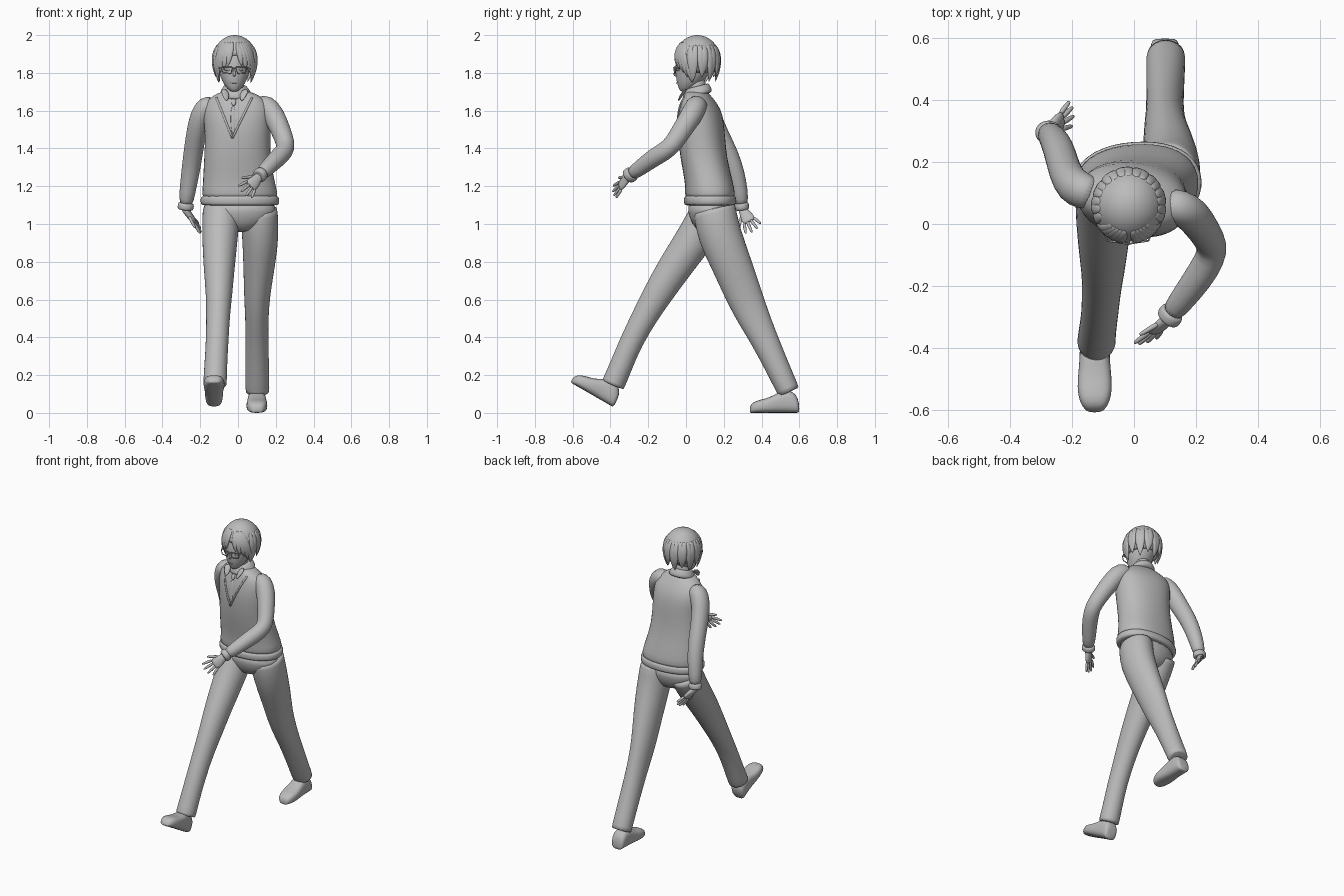
import bpy, bmesh, math
from mathutils import Vector, Matrix

cube = bpy.data.objects.get("Cube")
if cube:
    bpy.data.objects.remove(cube, do_unlink=True)

grey = bpy.data.materials.new("plain grey")
grey.use_nodes = True
COLOUR = (0.5, 0.5, 0.5, 1)
grey.diffuse_color = COLOUR
grey.node_tree.nodes["Principled BSDF"].inputs["Base Color"].default_value = COLOUR


def finish(name, bm, levels=1):
    bmesh.ops.recalc_face_normals(bm, faces=bm.faces)
    mesh = bpy.data.meshes.new(name)
    bm.to_mesh(mesh)
    bm.free()
    mesh.materials.append(grey)
    mesh.shade_smooth()
    ob = bpy.data.objects.new(name, mesh)
    bpy.context.collection.objects.link(ob)
    if levels:
        ob.modifiers.new("smooth", 'SUBSURF').levels = levels
        ob.modifiers["smooth"].render_levels = levels
    return ob


def loft(name, rings, side=(1, 0, 0), axis=None, n=20, levels=1, power=1.0, crisp=False):
    """Skin rings of (x, y, z, half width, half depth[, yaw in degrees])."""
    if crisp:
        rings = [rings[0]] + list(rings) + [rings[-1]]
    pts = [Vector(r[:3]) for r in rings]
    bm, loops = bmesh.new(), []
    for i, r in enumerate(rings):
        lo, hi = max(i - 1, 0), min(i + 1, len(pts) - 1)
        if crisp:
            lo, hi = max(i - 2, 0), min(i + 2, len(pts) - 1)
        t = Vector(axis) if axis else (pts[hi] - pts[lo]).normalized()
        s = Vector(side)
        if len(r) > 5:
            s = Matrix.Rotation(math.radians(r[5]), 3, 'Z') @ s
        s = (s - t * s.dot(t)).normalized()
        d = t.cross(s)
        inset = 0.985 if crisp and i in (0, len(rings) - 1) else 1
        loop = []
        for k in range(n):
            a = math.tau * k / n
            c, e = math.cos(a), math.sin(a)
            c = math.copysign(abs(c) ** power, c) * r[3] * inset
            e = math.copysign(abs(e) ** power, e) * r[4] * inset
            loop.append(bm.verts.new(pts[i] + s * c + d * e))
        loops.append(loop)
    for a, b in zip(loops, loops[1:]):
        for k in range(n):
            bm.faces.new((a[k], a[k - 1], b[k - 1], b[k]))
    bm.faces.new(loops[0])
    bm.faces.new(loops[-1])
    return finish(name, bm, levels)


UP = (0, 0, 1)

# Sweater with a slight twist between hips and shoulders
sweater = loft("sweater", [
    (.01, .128, 1.12, .203, .132, 4), (.01, .127, 1.16, .203, .134, 4),
    (.005, .123, 1.22, .193, .128, 2), (-.005, .092, 1.35, .176, .125, -2),
    (0, .08, 1.48, .176, .126, -7), (-.005, .077, 1.58, .185, .117, -10),
    (-.005, .07, 1.64, .175, .09, -11), (-.01, .06, 1.68, .125, .067, -11),
    (-.01, .055, 1.705, .075, .055, -10)], axis=UP, power=.88)
loft("sweater_hem", [
    (.01, .128, 1.098, .19, .125, 4), (.01, .128, 1.1, .208, .137, 4),
    (.01, .128, 1.12, .213, .141, 4), (.01, .127, 1.147, .21, .138, 4),
    (.01, .127, 1.152, .19, .125, 4)], axis=UP, power=.9)

# Trousers
loft("trouser_seat", [
    (.01, .13, 1.13, .19, .125), (.01, .13, 1.06, .197, .122),
    (.01, .13, 1.0, .16, .1), (.01, .13, .955, .06, .06)], axis=UP)
loft("right_trouser_leg", [
    (-.088, .14, 1.08, .1, .11), (-.095, .06, .94, .097, .102),
    (-.1, -.055, .78, .084, .092), (-.1, -.155, .62, .07, .079),
    (-.105, -.208, .53, .064, .07), (-.11, -.29, .38, .06, .061),
    (-.118, -.343, .25, .061, .061), (-.122, -.387, .148, .063, .063)], crisp=True)
loft("left_trouser_leg", [
    (.11, .15, 1.08, .1, .115), (.12, .172, .95, .1, .118),
    (.113, .245, .78, .085, .107), (.1, .307, .62, .069, .098),
    (.1, .36, .5, .062, .086), (.1, .41, .4, .061, .074),
    (.102, .48, .25, .063, .065), (.103, .545, .11, .064, .06)], crisp=True)


# Shoes, built heel to toe in local space
def shoe(name, location, pitch):
    heights = [(0, .04, .035), (-.012, .1, .046), (-.06, .125, .049), (-.11, .11, .05),
               (-.16, .08, .056), (-.21, .07, .056), (-.25, .055, .042), (-.263, .03, .022)]
    ob = loft(name, [(0, y, h / 2, w, h / 2) for y, h, w in heights],
              axis=(0, -1, 0), power=.72)
    ob.location = location
    ob.rotation_euler.x = math.radians(pitch)


shoe("right_shoe", (-.127, -.385, .03), -30)
shoe("left_shoe", (.1, .6, 0), 0)


# Sleeves and cuffs
def sleeve(name, rings, side):
    loft(name, rings, side=side)
    a, b = Vector(rings[-2][:3]), Vector(rings[-1][:3])
    t = (b - a).normalized()
    cuff = [(*(b + t * o), r, r * .9) for o, r in
            ((-.022, .034), (-.02, .042), (0, .044), (.014, .041), (.016, .03))]
    loft(name.replace("sleeve", "cuff"), cuff, side=side)


sleeve("right_sleeve", [
    (-.12, .095, 1.635, .045, .05), (-.165, .105, 1.625, .062, .06),
    (-.2, .125, 1.57, .058, .062), (-.222, .165, 1.48, .053, .058),
    (-.238, .225, 1.37, .052, .054), (-.252, .262, 1.27, .049, .05),
    (-.268, .285, 1.17, .043, .044), (-.277, .296, 1.09, .036, .036)], (1, 0, 0))
sleeve("left_sleeve", [
    (.09, .07, 1.635, .045, .05), (.15, .055, 1.63, .062, .058),
    (.19, .03, 1.575, .06, .06), (.225, -.02, 1.5, .053, .053),
    (.256, -.07, 1.42, .05, .051), (.247, -.112, 1.385, .05, .051),
    (.205, -.18, 1.345, .048, .048), (.155, -.245, 1.295, .042, .042),
    (.115, -.298, 1.258, .035, .035)], (1, 0, 1))


# Hands with fanned fingers
def hand(name, wrist, aim, thumb_side):
    w, t = Vector(wrist), Vector(aim).normalized()
    s = Vector(thumb_side)
    s = (s - t * s.dot(t)).normalized()
    loft(name + "_palm", [(*(w + t * o), a, b) for o, a, b in
         ((-.02, .024, .02), (.02, .026, .019), (.045, .036, .017), (.075, .037, .014),
          (.088, .03, .009))], side=s, n=12)

    def digit(label, base, way, length):
        loft(f"{name}_{label}", [(*(base + way * length * f), r, r) for f, r in
             ((0, .009), (.4, .0095), (.8, .008), (1, .005))], side=t.cross(s), n=8)

    for i, length in enumerate((.07, .08, .075, .06)):
        off = (1.5 - i) * .019
        digit(f"finger_{i + 1}", w + t * .075 + s * off, (t + s * off * 11).normalized(), length)
    digit("thumb", w + t * .03 + s * .022, (t + s * .75).normalized(), .075)


hand("right_hand", (-.278, .3, 1.075), (.09, .07, -.12), (0, -.85, -.4))
hand("left_hand", (.113, -.302, 1.252), (-.1, -.1, -.11), (-.6, -.1, .6))

# Neck, head and facial features
loft("neck", [(-.015, .06, 1.65, .052, .052), (-.018, .055, 1.72, .047, .049),
              (-.02, .055, 1.79, .05, .05)], axis=UP)
HX = -.02
loft("head", [(HX, -.01, 1.7, .016, .018), (HX, .002, 1.715, .037, .04),
              (HX, .022, 1.755, .066, .074), (HX, .04, 1.81, .085, .097),
              (HX, .05, 1.87, .096, .106), (HX, .055, 1.93, .083, .092),
              (HX, .06, 1.97, .045, .05)], axis=UP)
loft("nose", [(HX, -.05, 1.825, .005, .006), (HX, -.06, 1.795, .008, .01),
              (HX, -.054, 1.78, .009, .008)], axis=UP, n=8)
loft("mouth", [(HX - .02, -.046, 1.748, .002, .002), (HX, -.053, 1.747, .004, .004),
               (HX + .02, -.046, 1.748, .002, .002)], side=UP, n=8)


# Glasses
def wire(name, points, r=.003, side=(0, 1, 0)):
    loft(name, [(*p, r, r) for p in points], side=side, n=6, levels=0)


for label, m in (("right", -1), ("left", 1)):
    frame = [(.011, 1.83), (.062, 1.832), (.067, 1.825), (.06, 1.8), (.018, 1.797), (.01, 1.822)]
    frame.append(frame[0])
    wire(label + "_lens_rim", [(HX + m * x, -.064 + x * .15, z) for x, z in frame])
    wire(label + "_glasses_arm", [(HX + m * .066, -.054, 1.826), (HX + m * .092, 0, 1.828),
                                  (HX + m * .1, .06, 1.826)], side=UP)
    loft(label + "_eye", [(HX + m * .02, -.048, 1.815, .003, .003),
                          (HX + m * .036, -.044, 1.816, .008, .008),
                          (HX + m * .052, -.034, 1.815, .003, .003)], side=UP, n=8)
wire("glasses_bridge", [(HX - .012, -.063, 1.824), (HX, -.065, 1.827), (HX + .012, -.063, 1.824)])

# Hair cap, opened over the face
HC = Vector((-.017, .06, 1.875))
HR = Vector((.115, .119, .125))
bm = bmesh.new()
bmesh.ops.create_uvsphere(bm, u_segments=32, v_segments=20, radius=1)
bmesh.ops.transform(bm, matrix=Matrix.Translation(HC) @ Matrix.Diagonal((*HR, 1)), verts=bm.verts)
gone = []
for f in bm.faces:
    c = f.calc_center_median()
    if c.z < 1.8 or (c.y < .02 and c.z < 1.905 - abs(c.x - HX) * .3):
        gone.append(f)
bmesh.ops.delete(bm, geom=gone, context='FACES')
cap = finish("hair_cap", bm, 0)
thick = cap.modifiers.new("thickness", 'SOLIDIFY')
thick.thickness = .018


# Hair locks follow the cap and taper to points
def lock(name, start, end, z_end, width, z_start=1.95):
    rings, steps = [], 7
    for i in range(steps):
        t = i / (steps - 1)
        a = math.radians(start + (end - start) * t)
        z = z_start + (z_end - z_start) * t
        h = (z - HC.z) / HR.z
        r = math.sqrt(1 - h * h) if h > 0 else 1 - .22 * h * h
        taper = (.5, .85, 1, 1, .9, .6, .06)[i]
        r *= .97 + .025 * t
        rings.append((HC.x + HR.x * r * math.cos(a), HC.y + HR.y * r * math.sin(a), z,
                      width * taper, .01 * taper + .001))
    mid = math.radians((start + end) / 2)
    loft(name, rings, side=(-math.sin(mid), math.cos(mid), 0), n=8)


for i in range(17):
    a = -20 + 220 * i / 16
    lock(f"back_lock_{i + 1}", a, a + (-5 if i % 2 else 6), 1.75 + .012 * (i * 5 % 4), .023)
for label, m in (("right", -1), ("left", 1)):
    for i, (o, z) in enumerate(((19, 1.835), (33, 1.815), (47, 1.8), (60, 1.775), (74, 1.745))):
        lock(f"{label}_fringe_{i + 1}", -90 + m * o * .55, -90 + m * o, z, .02, 1.965)

# Shirt collar: a standing band and two folded points
loft("collar_band", [
    (-.012, .06, 1.672, .08, .078), (-.012, .06, 1.69, .087, .083),
    (-.015, .06, 1.715, .071, .07), (-.017, .06, 1.732, .06, .06),
    (-.017, .06, 1.728, .05, .05)], axis=(0, -.25, .97))
for label, m in (("right", -1), ("left", 1)):
    loft(label + "_collar_point", [
        (-.015 + m * .06, .0, 1.715, .018, .006), (-.02 + m * .045, -.022, 1.685, .026, .006),
        (-.02 + m * .04, -.042, 1.65, .006, .004)], side=(1, -.4 * m, 0), n=8)

# Neckline trim and tie laid on the chest surface
bpy.context.view_layer.update()
chest = sweater.evaluated_get(bpy.context.evaluated_depsgraph_get())


def on_chest(x, z, lift=.002):
    hit, point, _, _ = chest.ray_cast(Vector((x, -1, z)), Vector((0, 1, 0)))
    return (x, (point.y if hit else .03) - lift, z)


for label, x_top in (("right", -.115), ("left", .075)):
    line = [on_chest(-.03 + (x_top + .03) * k / 8, 1.455 + .215 * k / 8) for k in range(9)]
    wire(label + "_neckline_trim", line, .006)
loft("tie_knot", [(*on_chest(-.023, z), w, .008) for z, w in
     ((1.665, .014), (1.645, .015), (1.625, .009))], n=8)
loft("tie", [(*on_chest(-.025, z, 0), w, .005) for z, w in
     ((1.63, .009), (1.57, .017), (1.51, .014), (1.475, .006))], n=8)
